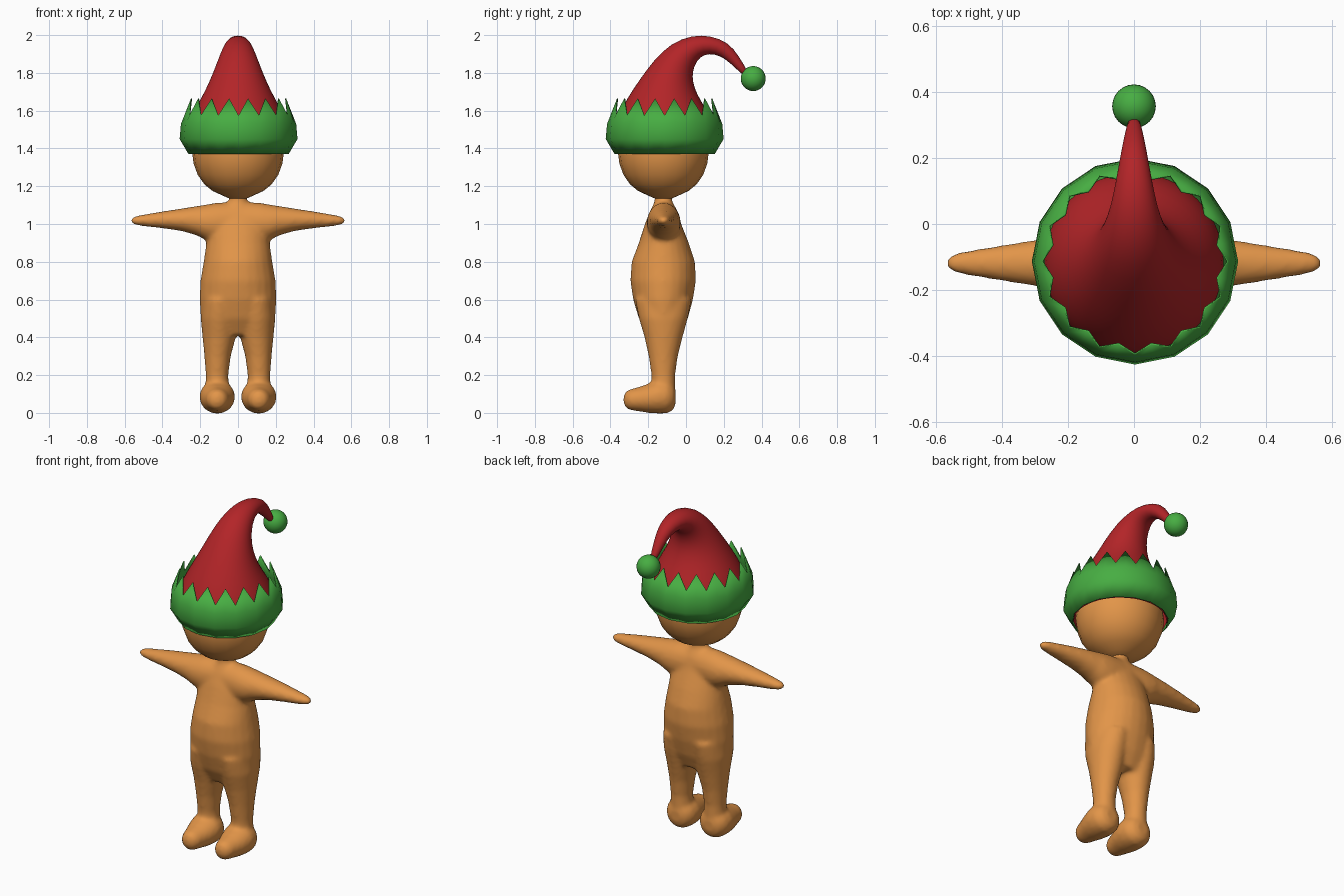
import bpy, bmesh, math
from mathutils import Vector

def material(name, rgb):
    m = bpy.data.materials.new(name)
    m.diffuse_color = (*rgb, 1)
    return m

TAN = material("ginger tan", (0.76, 0.30, 0.066))
RED = material("hat red", (0.45, 0.018, 0.021))
GREEN = material("trim green", (0.063, 0.42, 0.055))
CY = -0.118  # front-to-back centre of the figure

def finish(name, bm, mat):
    bmesh.ops.recalc_face_normals(bm, faces=bm.faces[:])
    me = bpy.data.meshes.new(name)
    bm.to_mesh(me)
    bm.free()
    me.materials.append(mat)
    for p in me.polygons:
        p.use_smooth = True
    ob = bpy.data.objects.new(name, me)
    bpy.context.collection.objects.link(ob)
    return ob

def loft(bm, sections, n=24, cap_start=True, cap_end=True):
    """Skin elliptical sections, each given as (centre, half axis, half axis)."""
    rings = []
    for c, u, v in sections:
        rings.append([bm.verts.new(Vector(c) + Vector(u) * math.cos(a) + Vector(v) * math.sin(a))
                      for a in (2 * math.pi * i / n for i in range(n))])
    for a, b in zip(rings, rings[1:]):
        for i in range(n):
            j = (i + 1) % n
            bm.faces.new((a[i], a[j], b[j], b[i]))
    if cap_start:
        bm.faces.new(rings[0][::-1])
    if cap_end:
        bm.faces.new(rings[-1])

def upright(rows):
    """Rows of z, x centre, x radius, y front, y back."""
    return [((cx, (y0 + y1) / 2, z), (rx, 0, 0), (0, (y1 - y0) / 2, 0))
            for z, cx, rx, y0, y1 in rows]

# Body: torso, arms, legs and feet fused into one soft skin
bm = bmesh.new()
loft(bm, upright([
    (0.41, 0, 0.16, -0.20, -0.03), (0.50, 0, 0.197, -0.25, 0.01),
    (0.60, 0, 0.204, -0.28, 0.037), (0.70, 0, 0.199, -0.295, 0.053),
    (0.80, 0, 0.182, -0.288, 0.048), (0.90, 0, 0.168, -0.25, 0.015),
    (1.00, 0, 0.16, -0.218, -0.025), (1.07, 0, 0.12, -0.19, -0.045),
    (1.11, 0, 0.06, -0.17, -0.068), (1.13, 0, 0.045, -0.165, -0.075),
    (1.17, 0, 0.05, -0.17, -0.07)]))
arm = [(0.0, 0.90, 1.118, 0.085), (0.12, 0.90, 1.112, 0.09), (0.17, 0.915, 1.103, 0.088),
       (0.22, 0.94, 1.095, 0.08), (0.30, 0.963, 1.082, 0.07), (0.40, 0.977, 1.067, 0.054),
       (0.50, 0.988, 1.05, 0.038), (0.545, 0.995, 1.042, 0.029), (0.568, 1.006, 1.03, 0.014)]
for s in (-1, 1):
    loft(bm, [((s * x, CY, (a + b) / 2), (0, r, 0), (0, 0, (b - a) / 2)) for x, a, b, r in arm])
    loft(bm, upright([
        (0.06, s * 0.11, 0.06, -0.18, -0.06), (0.14, s * 0.11, 0.062, -0.182, -0.056),
        (0.20, s * 0.111, 0.060, -0.183, -0.057), (0.30, s * 0.108, 0.07, -0.198, -0.043),
        (0.40, s * 0.100, 0.088, -0.22, -0.018), (0.50, s * 0.098, 0.1, -0.25, 0.01),
        (0.60, s * 0.09, 0.1, -0.27, 0.03)]))
    foot = [(-0.055, 0.045, 0.12, 0.035), (-0.068, 0.015, 0.15, 0.065), (-0.10, -0.003, 0.172, 0.088),
            (-0.15, -0.004, 0.175, 0.095), (-0.20, 0.0, 0.155, 0.086), (-0.25, 0.008, 0.137, 0.07),
            (-0.30, 0.015, 0.125, 0.055), (-0.32, 0.028, 0.112, 0.04), (-0.33, 0.05, 0.09, 0.02)]
    loft(bm, [((s * 0.11, y, (a + b) / 2), (r, 0, 0), (0, 0, (b - a) / 2)) for y, a, b, r in foot])
body = finish("body", bm, TAN)
remesh = body.modifiers.new("fuse", 'REMESH')
remesh.mode = 'VOXEL'
remesh.voxel_size = 0.011
remesh.use_smooth_shade = True
soft = body.modifiers.new("soften", 'SMOOTH')
soft.factor = 0.5
soft.iterations = 10

# Head: round, hidden above by the hat
bm = bmesh.new()
loft(bm, [((0, CY - 0.002, z), (r, 0, 0), (0, r * 0.99, 0)) for z, r in (
    (1.135, 0.045), (1.15, 0.08), (1.175, 0.135), (1.21, 0.178), (1.26, 0.213), (1.32, 0.235),
    (1.38, 0.243), (1.45, 0.235), (1.52, 0.205), (1.58, 0.15), (1.61, 0.07))], n=20)
finish("head", bm, TAN)

# Hat: sections between front and back outlines (y, z, y, z, half width)
bm = bmesh.new()
outline = [(-0.371, 1.375, 0.137, 1.375, 0.255), (-0.395, 1.43, 0.162, 1.43, 0.278),
           (-0.390, 1.50, 0.155, 1.50, 0.272), (-0.36, 1.58, 0.135, 1.57, 0.247),
           (-0.31, 1.67, 0.08, 1.65, 0.20), (-0.25, 1.76, 0.045, 1.72, 0.158),
           (-0.17, 1.87, 0.033, 1.78, 0.122), (-0.08, 1.957, 0.042, 1.835, 0.094),
           (0.03, 2.0, 0.073, 1.885, 0.071), (0.13, 1.998, 0.12, 1.903, 0.056),
           (0.225, 1.962, 0.178, 1.893, 0.042), (0.28, 1.89, 0.235, 1.853, 0.031),
           (0.338, 1.79, 0.312, 1.775, 0.016)]
loft(bm, [((0, (a + c) / 2, (b + d) / 2), (w, 0, 0), (0, (c - a) / 2, (d - b) / 2))
          for a, b, c, d, w in outline], n=24, cap_start=False)
hat = finish("hat", bm, RED)
sub = hat.modifiers.new("round", 'SUBSURF')
sub.levels = sub.render_levels = 1

# Brim: sixteen-sided band with a zigzag top edge
bm = bmesh.new()
N = 16
rows = [(1.37, 0.265, 1.37, 0.265), (1.45, 0.312, 1.45, 0.312), (1.53, 0.305, 1.54, 0.305),
        (1.575, 0.283, 1.665, 0.262)]  # z and radius at valleys, then at peaks
rings = []
for zv, rv, zp, rp in rows:
    ring = []
    for i in range(2 * N):
        a = math.pi * i / N
        peak = i % 2
        r = rp * (0.98 if peak else 1) if peak else rv
        ring.append(bm.verts.new((0.003 + r * math.sin(a), -0.113 - r * math.cos(a), zp if peak else zv)))
    rings.append(ring)
for a, b in zip(rings, rings[1:]):
    for i in range(2 * N):
        j = (i + 1) % (2 * N)
        bm.faces.new((a[i], a[j], b[j], b[i]))
brim = finish("hat_brim", bm, GREEN)
thick = brim.modifiers.new("thickness", 'SOLIDIFY')
thick.thickness = 0.006
thick.offset = -1

# Pompom at the tail of the hat
bm = bmesh.new()
bmesh.ops.create_uvsphere(bm, u_segments=24, v_segments=16, radius=0.066)
bmesh.ops.translate(bm, vec=(0, 0.356, 1.77), verts=bm.verts[:])
finish("pompom", bm, GREEN)
